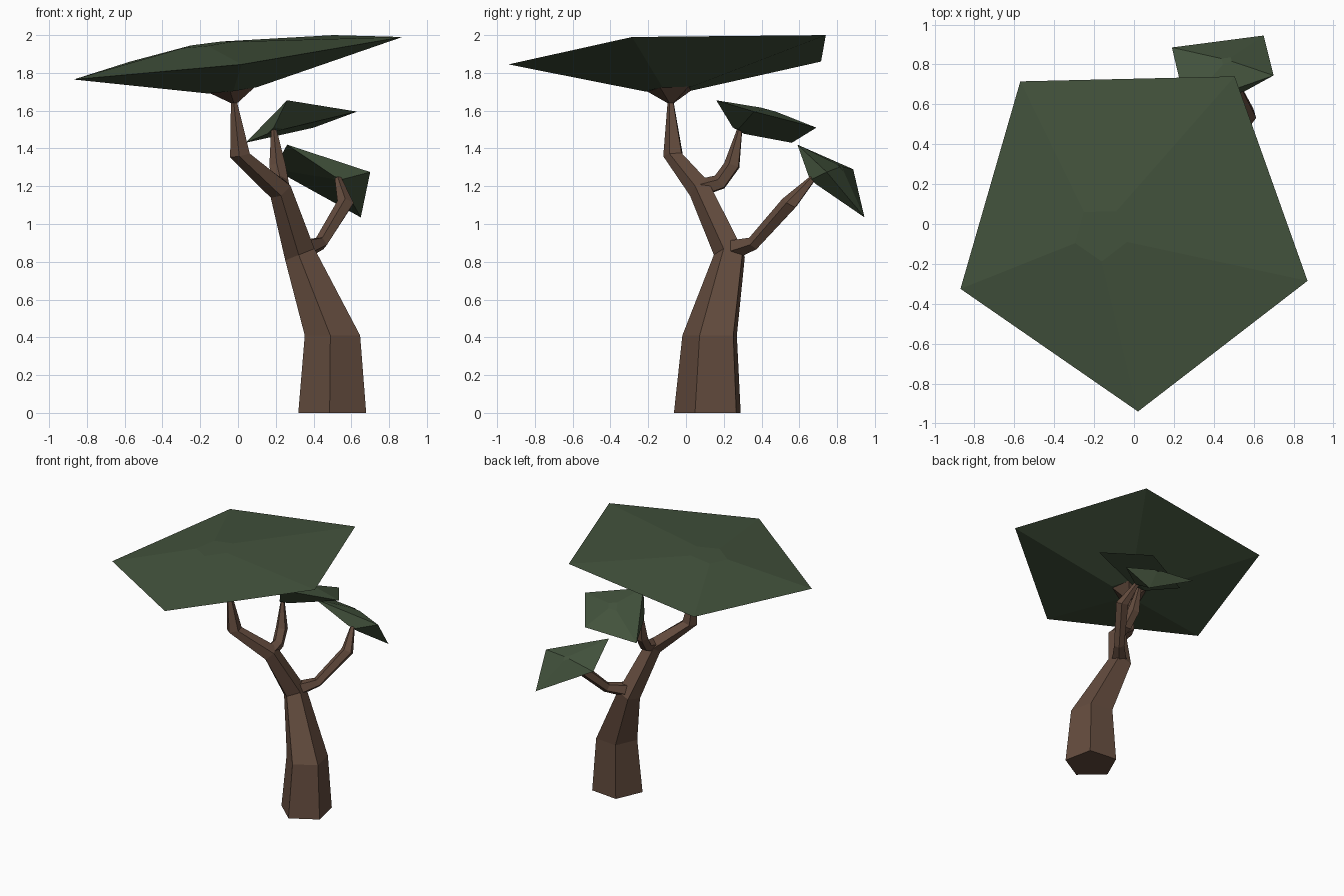
import bpy, bmesh
from math import sin, cos, radians, tau
from mathutils import Vector

if "Cube" in bpy.data.objects:
    bpy.data.objects.remove(bpy.data.objects["Cube"])


def material(name, rgb):
    m = bpy.data.materials.new(name)
    m.diffuse_color = (*rgb, 1)
    m.use_nodes = True
    m.node_tree.nodes["Principled BSDF"].inputs["Base Color"].default_value = m.diffuse_color
    return m


BARK = material("bark", (0.127, 0.072, 0.048))
LEAF = material("leaf", (0.056, 0.086, 0.046))


def loft(name, rings, mat):
    """Skin a list of equal-sized point rings, capped at both ends."""
    bm = bmesh.new()
    loops = [[bm.verts.new(p) for p in ring] for ring in rings]
    n = len(loops[0])
    for a, b in zip(loops, loops[1:]):
        for i in range(n):
            j = (i + 1) % n
            bm.faces.new((a[i], a[j], b[j], b[i]))
    bm.faces.new(loops[0][::-1])
    bm.faces.new(loops[-1])
    bmesh.ops.recalc_face_normals(bm, faces=bm.faces)
    mesh = bpy.data.meshes.new(name)
    bm.to_mesh(mesh)
    bm.free()
    mesh.materials.append(mat)
    obj = bpy.data.objects.new(name, mesh)
    bpy.context.collection.objects.link(obj)


def limb(name, nodes, sides=5, phase=-96):
    """Tapered limb; each node is (centre, radius, ring normal)."""
    rings = []
    for centre, r, normal in nodes:
        q = Vector((0, 0, 1)).rotation_difference(Vector(normal))
        angles = [radians(phase) + tau * i / sides for i in range(sides)]
        rings.append([Vector(centre) + q @ Vector((r * cos(a), r * sin(a), 0))
                      for a in angles])
    loft(name, rings, BARK)


def canopy(name, rim, top, bottom, scale):
    """Leaf pad: sharp rim with a small flat ring above and below."""
    rim = [Vector(p) for p in rim]
    mid = sum(rim, Vector()) / len(rim)
    ring = lambda c: [Vector(c) + (p - mid) * scale for p in rim]
    loft(name, [ring(bottom), rim, ring(top)], LEAF)


# Trunk, flaring into the underside of the main canopy
limb("trunk", [
    ((0.505, 0.125, 0), 0.19, (0, 0, 1)),
    ((0.505, 0.135, 0.41), 0.155, (0, 0, 1)),
    ((0.33, 0.235, 0.84), 0.088, (-0.4, 0.0, 1)),
    ((0.225, 0.08, 1.18), 0.066, (-0.6, -0.45, 0.8)),
    ((0.012, -0.065, 1.365), 0.056, (-0.2, -0.1, 1)),
    ((-0.02, -0.08, 1.64), 0.018, (0, 0, 1)),
    ((-0.03, -0.085, 1.715), 0.135, (-0.12, -0.03, 1)),
])

# Side branches
limb("lower_branch", [
    ((0.33, 0.23, 0.86), 0.06, (0.6, 0.7, 0.2)),
    ((0.44, 0.36, 0.90), 0.038, (0.6, 0.7, 0.5)),
    ((0.57, 0.55, 1.11), 0.046, (0.2, 0.6, 1)),
    ((0.53, 0.67, 1.24), 0.018, (-0.2, 0.7, 0.8)),
])
limb("upper_branch", [
    ((0.225, 0.08, 1.19), 0.05, (0, 1, 0.2)),
    ((0.225, 0.18, 1.22), 0.045, (0, 0.8, 0.6)),
    ((0.21, 0.245, 1.31), 0.045, (-0.1, 0.3, 1)),
    ((0.19, 0.285, 1.50), 0.015, (0, 0.2, 1)),
])

# Leaf canopies
canopy("main_canopy",
       [(0.02, -0.94, 1.845), (0.87, -0.285, 1.99), (0.505, 0.74, 2.0),
        (-0.57, 0.715, 1.86), (-0.87, -0.325, 1.765)],
       (-0.166, -0.05, 1.95), (-0.03, -0.085, 1.71), 0.15)
canopy("upper_canopy",
       [(0.26, 0.16, 1.655), (0.63, 0.36, 1.595), (0.40, 0.69, 1.51),
        (0.04, 0.56, 1.43)],
       (0.33, 0.44, 1.60), (0.20, 0.29, 1.495), 0.15)
canopy("lower_canopy",
       [(0.26, 0.59, 1.42), (0.70, 0.745, 1.275), (0.65, 0.945, 1.035),
        (0.19, 0.885, 1.29)],
       (0.465, 0.82, 1.30), (0.53, 0.67, 1.235), 0.1)
